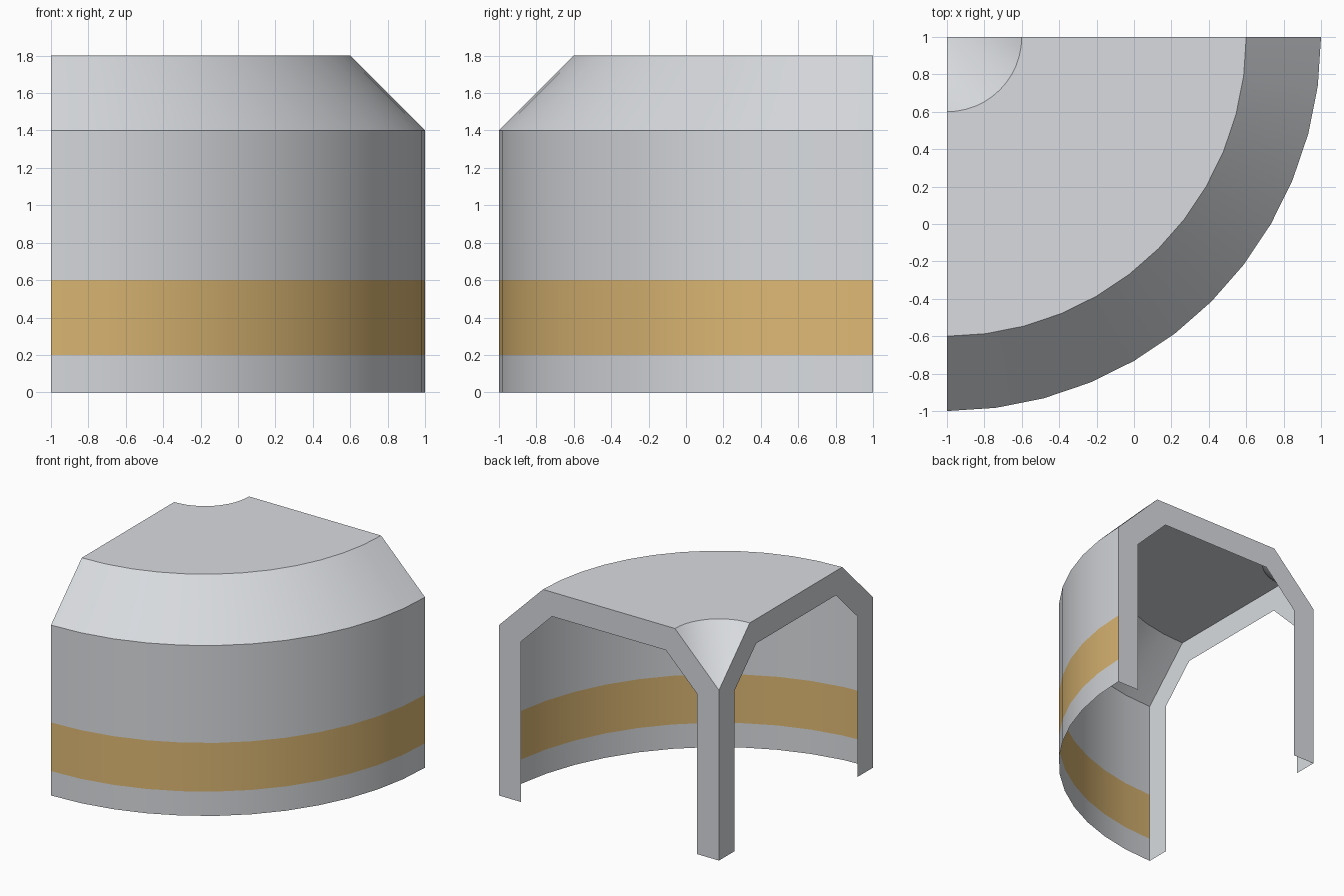
import bpy, bmesh, math

if "Cube" in bpy.data.objects:
    bpy.data.objects.remove(bpy.data.objects["Cube"])

AXIS_X, AXIS_Y = -1.0, 1.0   # the quarter turn pivots on the back left corner
STEPS = 12
T = 0.2                      # width of the cut rims
K = T * math.tan(math.radians(22.5))


def material(name, color):
    m = bpy.data.materials.new(name)
    m.diffuse_color = (*color, 1.0)
    m.use_nodes = True
    m.node_tree.nodes["Principled BSDF"].inputs["Base Color"].default_value = m.diffuse_color
    return m


GREY = material("light_grey", (0.69, 0.71, 0.74))
AMBER = material("amber", (0.725, 0.482, 0.175))


def finish(name, bm, smooth=False):
    bmesh.ops.remove_doubles(bm, verts=bm.verts, dist=1e-5)
    mesh = bpy.data.meshes.new(name)
    bm.to_mesh(mesh)
    bm.free()
    mesh.materials.append(GREY)
    mesh.materials.append(AMBER)
    obj = bpy.data.objects.new(name, mesh)
    bpy.context.collection.objects.link(obj)
    if smooth:
        bpy.ops.object.select_all(action='DESELECT')
        obj.select_set(True)
        bpy.context.view_layer.objects.active = obj
        bpy.ops.object.shade_smooth_by_angle(angle=math.radians(30))


def quarter_lathe(name, profile, smooth=True):
    """Sweep (radius, z) points a quarter turn; the 0.2-0.6 band is amber."""
    bm = bmesh.new()

    def point(r, z, i):
        a = math.pi / 2 * i / STEPS
        return bm.verts.new((AXIS_X + r * math.cos(a), AXIS_Y - r * math.sin(a), z))

    for (r0, z0), (r1, z1) in zip(profile, profile[1:]):
        for i in range(STEPS):
            ring = [point(r0, z0, i), point(r1, z1, i), point(r1, z1, i + 1)]
            if r0 > 0:
                ring.append(point(r0, z0, i + 1))
            # the tip of the funnel becomes triangles
            if r1 == 0:
                ring.pop(2)
            face = bm.faces.new(ring)
            face.material_index = int(0.2 < (z0 + z1) / 2 < 0.6)
    finish(name, bm, smooth)


# Curved skin: wall with painted band, sloped shoulder, flat roof, centre funnel
quarter_lathe("outer_wall", [(2, 0), (2, 0.2), (2, 0.6), (2, 1.4)])
quarter_lathe("shoulder", [(2, 1.4), (1.6, 1.8)])
quarter_lathe("roof", [(1.6, 1.8), (0.4, 1.8)], smooth=False)
quarter_lathe("funnel", [(0.4, 1.8), (0, 1.4)])

# Flat cut rims on the two section planes
outer = [(2, 0), (2, 1.4), (1.6, 1.8), (0.4, 1.8), (0, 1.4), (0, 0)]
inner = [(2 - T, 0), (2 - T, 1.4 - K), (1.6 - K, 1.8 - T),
         (0.4 + K, 1.8 - T), (T, 1.4 - K), (T, 0)]


def cut_rim(name, place, flip):
    bm = bmesh.new()
    for i in range(len(outer) - 1):
        quad = [outer[i], outer[i + 1], inner[i + 1], inner[i]]
        if flip:
            quad.reverse()
        bm.faces.new([bm.verts.new(place(r, z)) for r, z in quad])
    finish(name, bm)


cut_rim("back_cut_rim", lambda r, z: (AXIS_X + r, AXIS_Y, z), True)
cut_rim("left_cut_rim", lambda r, z: (AXIS_X, AXIS_Y - r, z), False)
